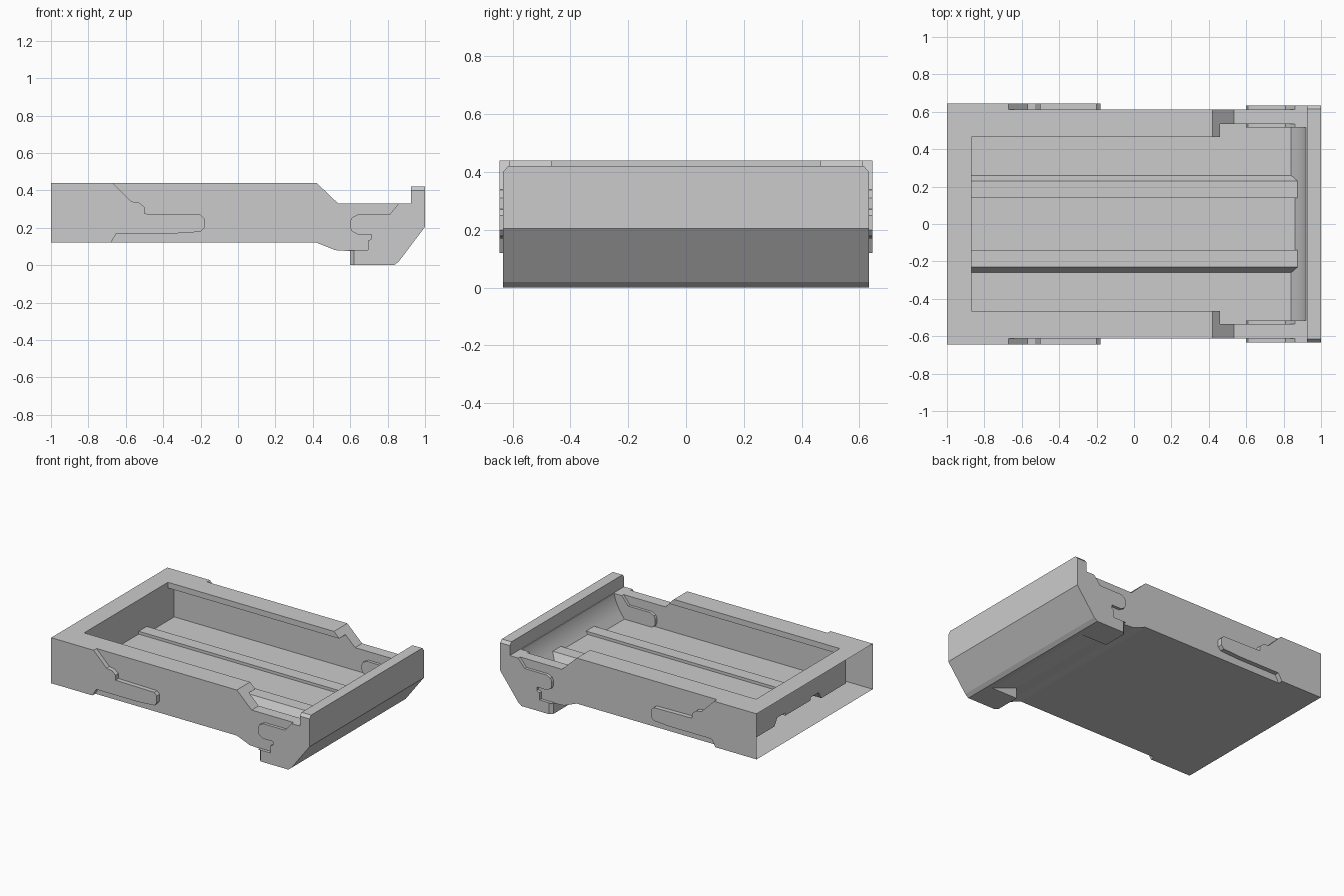
import bpy, bmesh, math
from mathutils import Vector

if "Cube" in bpy.data.objects:
    bpy.data.objects.remove(bpy.data.objects["Cube"])


def prism(name, pts, a, b, axis='Y'):
    """Extrude an outline from a to b. Y: (x, z) points; X: (y, z) points; Z: (x, y) points."""
    def place(p, t):
        return Vector({'X': (t, p[0], p[1]), 'Y': (p[0], t, p[1]), 'Z': (p[0], p[1], t)}[axis])
    bm = bmesh.new()
    lo = [bm.verts.new(place(p, a)) for p in pts]
    hi = [bm.verts.new(place(p, b)) for p in pts]
    bm.faces.new(lo)
    bm.faces.new(hi)
    n = len(pts)
    for i in range(n):
        j = (i + 1) % n
        bm.faces.new((lo[i], lo[j], hi[j], hi[i]))
    bmesh.ops.recalc_face_normals(bm, faces=bm.faces)
    me = bpy.data.meshes.new(name)
    bm.to_mesh(me)
    bm.free()
    ob = bpy.data.objects.new(name, me)
    bpy.context.collection.objects.link(ob)
    return ob


def combine(target, other, operation):
    """Boolean the helper into the target, then remove the helper."""
    other.hide_render = True
    mod = target.modifiers.new(operation, 'BOOLEAN')
    mod.operation, mod.solver, mod.object = operation, 'EXACT', other
    bpy.context.view_layer.objects.active = target
    bpy.ops.object.modifier_apply(modifier=mod.name)
    bpy.data.objects.remove(other)


def box(x0, x1, z0, z1):
    return [(x0, z0), (x1, z0), (x1, z1), (x0, z1)]


# Main body silhouette
tray = prism("tray", [(-1, .12), (-1, .44), (.42, .44), (.535, .33), (.925, .33),
                      (.925, .42), (1, .42), (1, .205), (.86, .02), (.835, 0),
                      (.6, 0), (.6, .075), (.52, .08), (.42, .12)], -.613, .613)

# Raised rear side plates with their long tongue
rear = [(-1, .12), (-1, .44), (-.67, .44), (-.57, .34), (-.53, .335), (-.5, .31),
        (-.5, .275), (-.2, .27), (-.18, .25), (-.18, .2), (-.2, .178),
        (-.33, .17), (-.65, .17), (-.68, .12)]
combine(tray, prism("rear_side_plates", rear, -.645, .645), 'UNION')

# Raised front side plates, lip and chin, with a hooked edge
hook = [(.6, 0), (.6, .08), (.695, .08), (.695, .13), (.715, .14), (.715, .165),
        (.64, .165), (.61, .18), (.6, .2), (.6, .235), (.61, .255), (.64, .27),
        (.81, .27), (.86, .33)]
front = hook + [(.925, .33), (.925, .42), (1, .42), (1, .205), (.86, .02), (.835, 0)]
combine(tray, prism("front_side_plates", front, -.634, .634), 'UNION')

# Cavity with a curved front wall, overhung at the rear by a narrower rim
curve = [(.84, .17), (.86, .198), (.876, .222), (.892, .25), (.907, .285), (.918, .325), (.925, .37)]
cavity = [(-.87, .17)] + curve + [(.925, .5), (.46, .5), (.46, .4), (-.87, .4)]
combine(tray, prism("cavity_cutter", cavity, -.535, .535), 'DIFFERENCE')
combine(tray, prism("rim_cutter", box(-.87, .47, .35, .5), -.465, .465), 'DIFFERENCE')

# Hooked plates on the inner walls
inner = hook[3:] + [(.94, .33), (.9, .13)]
for side in (-1, 1):
    a, b = sorted((side * .515, side * .58))
    combine(tray, prism("inner_plate", inner, a, b), 'UNION')

# Raised floor with a rail along each edge
half = [(.26, .15), (.26, .17), (.23, .22), (.14, .22), (.14, .2)]
rails = half + [(-y, z) for y, z in reversed(half)]
combine(tray, prism("floor_rails", rails, -.88, .89, 'X'), 'UNION')

# Ramped recess at the back of the chin and its chamfered corners
ramp = [(.55, -.05), (.8, -.05), (.8, 0), (.6, .074), (.55, .074)]
combine(tray, prism("chin_cutter", ramp, -.44, .44), 'DIFFERENCE')
for s in (-1, 1):
    corner = [(.59, s * .605), (.62, s * .634), (.62, s * .66), (.59, s * .66)]
    combine(tray, prism("chin_corner_cutter", corner, -.05, .078, 'Z'), 'DIFFERENCE')

# Chamfered corners on the lip
for s in (-1, 1):
    corner = [(s * .616, .43), (s * .616, .42), (s * .634, .4), (s * .65, .4), (s * .65, .43)]
    combine(tray, prism("lip_cutter", corner, .9, 1.1, 'X'), 'DIFFERENCE')

# Open rear end: remove the end cap so the shell is hollow
bm = bmesh.new()
bm.from_mesh(tray.data)
cap = [f for f in bm.faces if all(abs(v.co.x + 1) < 1e-4 for v in f.verts)]
bmesh.ops.delete(bm, geom=cap, context='FACES')
bm.to_mesh(tray.data)
bm.free()

# Smooth only the curved front wall
bpy.ops.object.select_all(action='DESELECT')
tray.select_set(True)
bpy.context.view_layer.objects.active = tray
bpy.ops.object.shade_smooth_by_angle(angle=math.radians(12))
